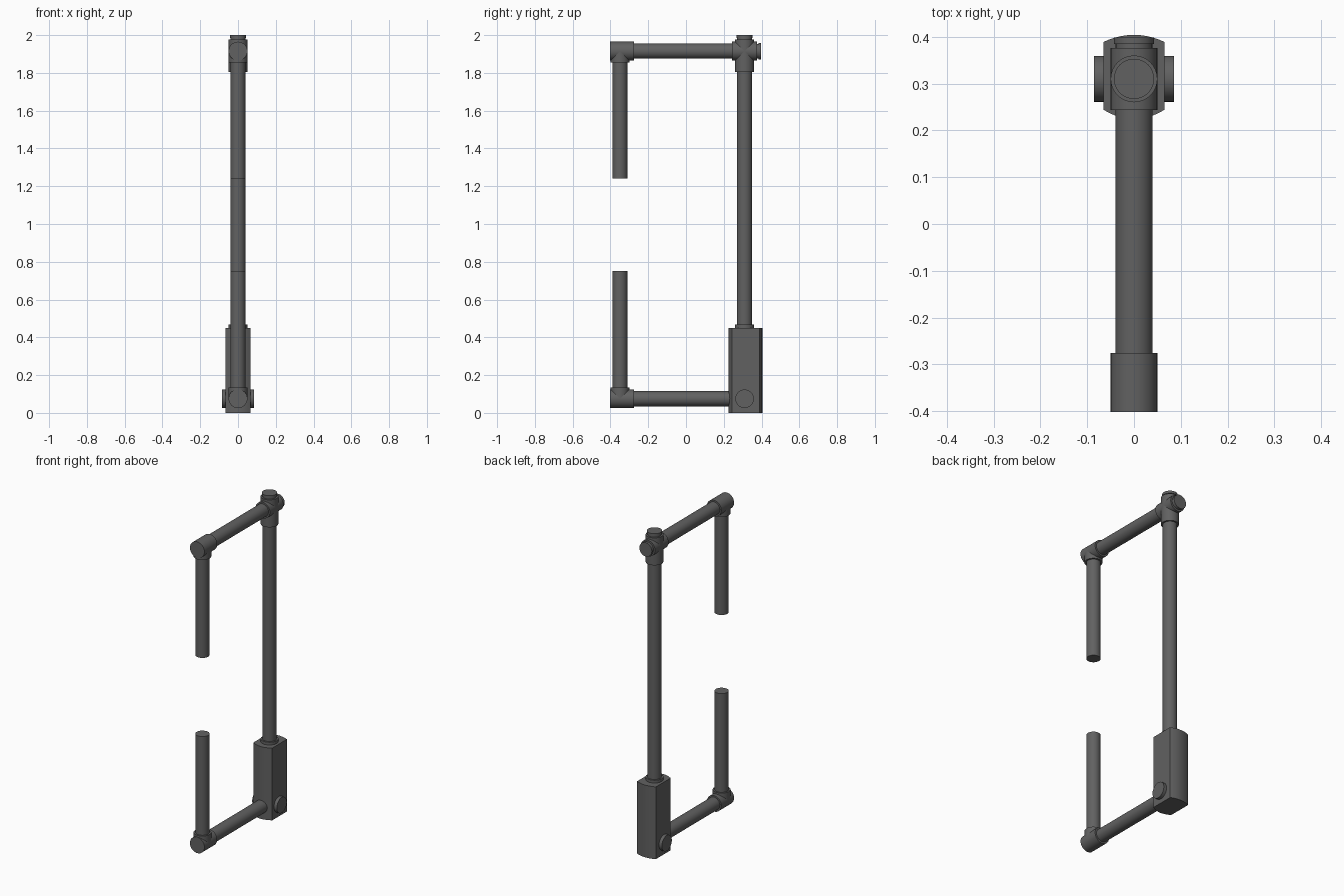
import bpy, bmesh, math
from mathutils import Vector

if "Cube" in bpy.data.objects:
    bpy.data.objects.remove(bpy.data.objects["Cube"])

mat = bpy.data.materials.new("dark_grey")
mat.diffuse_color = (0.12, 0.12, 0.12, 1)
mat.use_nodes = True
mat.node_tree.nodes["Principled BSDF"].inputs["Base Color"].default_value = mat.diffuse_color

R_PIPE, R_SLEEVE, R_CAP, R_NECK = 0.04, 0.05, 0.043, 0.039
Y_POST, Y_HANDLE = 0.31, -0.35
Z_LOW, Z_HIGH = 0.075, 1.915


def finish(obj, smooth=True):
    obj.data.materials.append(mat)
    if smooth:
        bpy.ops.object.select_all(action='DESELECT')
        obj.select_set(True)
        bpy.context.view_layer.objects.active = obj
        bpy.ops.object.shade_smooth_by_angle(angle=math.radians(35))


def rod(name, start, end, radius):
    """Closed cylinder running from start to end."""
    a, b = Vector(start), Vector(end)
    d = b - a
    bpy.ops.mesh.primitive_cylinder_add(
        vertices=32, radius=radius, depth=d.length, location=(a + b) / 2,
        rotation=d.to_track_quat('Z', 'Y').to_euler())
    obj = bpy.context.object
    obj.name = name
    finish(obj)


def upright(name, y, z0, z1, radius):
    rod(name, (0, y, z0), (0, y, z1), radius)


def level(name, z, y0, y1, radius):
    rod(name, (0, y0, z), (0, y1, z), radius)


# Main pipes
upright("rear_post", Y_POST, 0.40, 1.90, R_PIPE)
level("lower_arm", Z_LOW, -0.30, 0.26, R_PIPE)
level("upper_arm", Z_HIGH, -0.30, 0.26, R_PIPE)
upright("lower_handle", Y_HANDLE, Z_LOW, 0.75, R_PIPE)
upright("upper_handle", Y_HANDLE, 1.24, Z_HIGH, R_PIPE)

# Front elbows: level sleeve plus a short branch toward the handle
for tag, z, s in (("lower", Z_LOW, 1), ("upper", Z_HIGH, -1)):
    level(tag + "_elbow_sleeve", z, -0.402, -0.276, R_SLEEVE)
    upright(tag + "_elbow_branch", Y_HANDLE, z, z + s * 0.06, R_SLEEVE)

# Cross fitting at the top of the post, with two plugs
upright("cross_upright_sleeve", Y_POST, 1.806, 1.977, R_SLEEVE)
level("cross_level_sleeve", Z_HIGH, 0.243, 0.376, R_SLEEVE)
upright("top_plug_neck", Y_POST, 1.97, 1.988, R_NECK)
upright("top_plug_cap", Y_POST, 1.984, 2.0, R_CAP)
level("rear_plug_neck", Z_HIGH, 0.37, 0.388, R_NECK)
level("rear_plug_cap", Z_HIGH, 0.384, 0.398, R_CAP)

# Lower housing: flat sides, bowed front and back
HALF, N = 0.065, 10
xs = [HALF * (2 * i / N - 1) for i in range(N + 1)]
profile = [(x, 0.244 - 0.02 * (1 - (x / HALF) ** 2)) for x in xs]
profile += [(x, 0.389 + 0.015 * (1 - (x / HALF) ** 2)) for x in reversed(xs)]
bm = bmesh.new()
base = bm.faces.new([bm.verts.new((x, y, 0)) for x, y in profile])
ext = bmesh.ops.extrude_face_region(bm, geom=[base])
bmesh.ops.translate(bm, vec=(0, 0, 0.45), verts=[
    v for v in ext["geom"] if isinstance(v, bmesh.types.BMVert)])
bmesh.ops.recalc_face_normals(bm, faces=bm.faces)
mesh = bpy.data.meshes.new("housing")
bm.to_mesh(mesh)
bm.free()
housing = bpy.data.objects.new("housing", mesh)
bpy.context.collection.objects.link(housing)
finish(housing)

# Collar on the housing and the pivot pin through its sides
upright("housing_collar", Y_POST, 0.44, 0.467, R_SLEEVE)
rod("pivot_pin", (-0.085, Y_POST, Z_LOW), (0.085, Y_POST, Z_LOW), 0.049)
